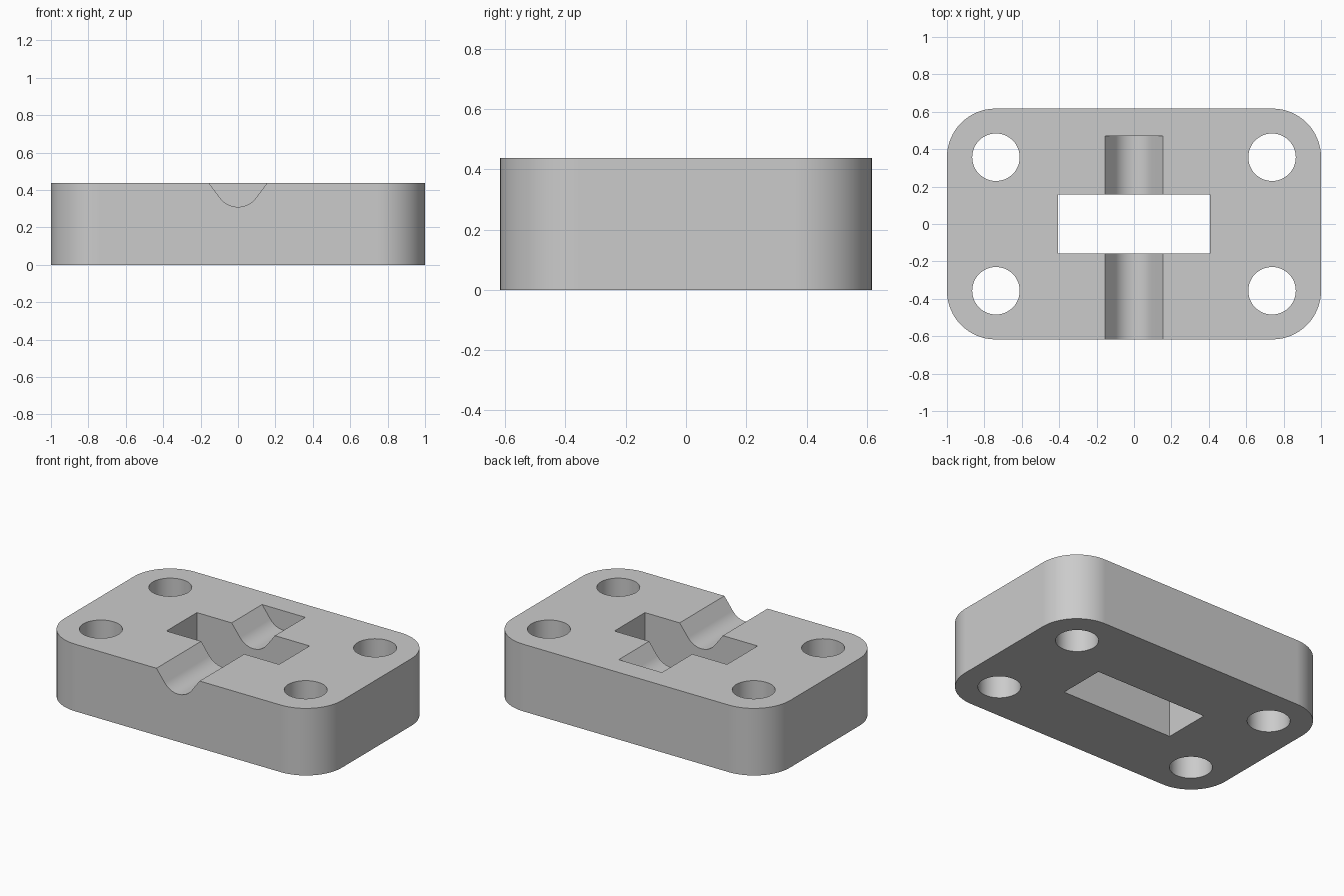
import bpy, bmesh, math
from mathutils import Vector

cube = bpy.data.objects.get("Cube")
if cube:
    bpy.data.objects.remove(cube, do_unlink=True)

HALF_X, HALF_Y, HEIGHT = 1.0, 0.617, 0.437
CORNER = 0.26

grey = bpy.data.materials.new("plain_grey")
grey.use_nodes = True
grey.diffuse_color = (0.6, 0.6, 0.6, 1)
grey.node_tree.nodes["Principled BSDF"].inputs["Base Color"].default_value = (0.6, 0.6, 0.6, 1)


def prism(name, points, sweep):
    """Solid made by sweeping a closed outline along a vector."""
    bm = bmesh.new()
    face = bm.faces.new([bm.verts.new(p) for p in points])
    swept = bmesh.ops.extrude_face_region(bm, geom=[face])["geom"]
    verts = [v for v in swept if isinstance(v, bmesh.types.BMVert)]
    bmesh.ops.translate(bm, verts=verts, vec=Vector(sweep))
    bmesh.ops.recalc_face_normals(bm, faces=bm.faces)
    mesh = bpy.data.meshes.new(name)
    bm.to_mesh(mesh)
    bm.free()
    mesh.materials.append(grey)
    obj = bpy.data.objects.new(name, mesh)
    bpy.context.collection.objects.link(obj)
    return obj


def arc(cx, cy, r, start, end, steps):
    """Points on a circular arc, angles in degrees."""
    angles = [math.radians(start + (end - start) * i / steps) for i in range(steps + 1)]
    return [(cx + r * math.cos(a), cy + r * math.sin(a)) for a in angles]


# Rounded plate
outline = []
for i, (sx, sy) in enumerate([(1, 1), (-1, 1), (-1, -1), (1, -1)]):
    outline += arc(sx * (HALF_X - CORNER), sy * (HALF_Y - CORNER), CORNER, 90 * i, 90 * i + 90, 16)
plate = prism("mounting_block", [(x, y, 0) for x, y in outline], (0, 0, HEIGHT))

# Four bolt holes, concentric with the corners
cutters = []
for sx in (-1, 1):
    for sy in (-1, 1):
        ring = arc(sx * 0.738, sy * 0.357, 0.127, 0, 360, 48)[:-1]
        cutters.append(prism("bolt_hole_cutter", [(x, y, -0.1) for x, y in ring], (0, 0, 0.7)))

# Rectangular slot through the middle
slot = [(-0.406, -0.157), (0.406, -0.157), (0.406, 0.157), (-0.406, 0.157)]
cutters.append(prism("slot_cutter", [(x, y, -0.1) for x, y in slot], (0, 0, 0.7)))

# Round-bottomed groove with sloped sides, open at the front, closed at the back
radius, tilt, above = 0.12, 53, 0.1
groove = arc(0, 0.31 + radius, radius, 270 - tilt, 270 + tilt, 16)
end_x, end_z = groove[-1]
top_x = end_x + (HEIGHT + above - end_z) / math.tan(math.radians(tilt))
groove = [(-top_x, HEIGHT + above)] + groove + [(top_x, HEIGHT + above)]
cutters.append(prism("groove_cutter", [(x, -0.8, z) for x, z in groove], (0, 1.27, 0)))

# Cut everything out of the plate
for cutter in cutters:
    cutter.hide_render = True
    mod = plate.modifiers.new("cut", 'BOOLEAN')
    mod.operation = 'DIFFERENCE'
    mod.solver = 'EXACT'
    mod.object = cutter
bpy.context.view_layer.update()
cut_mesh = bpy.data.meshes.new_from_object(plate.evaluated_get(bpy.context.evaluated_depsgraph_get()))
plate.modifiers.clear()
plate.data = cut_mesh
for cutter in cutters:
    bpy.data.objects.remove(cutter, do_unlink=True)

# Smooth curved walls, crisp edges
bpy.ops.object.select_all(action='DESELECT')
plate.select_set(True)
bpy.context.view_layer.objects.active = plate
bpy.ops.object.shade_smooth_by_angle(angle=math.radians(25))
weighted = plate.modifiers.new("even_shading", 'WEIGHTED_NORMAL')
weighted.keep_sharp = True
